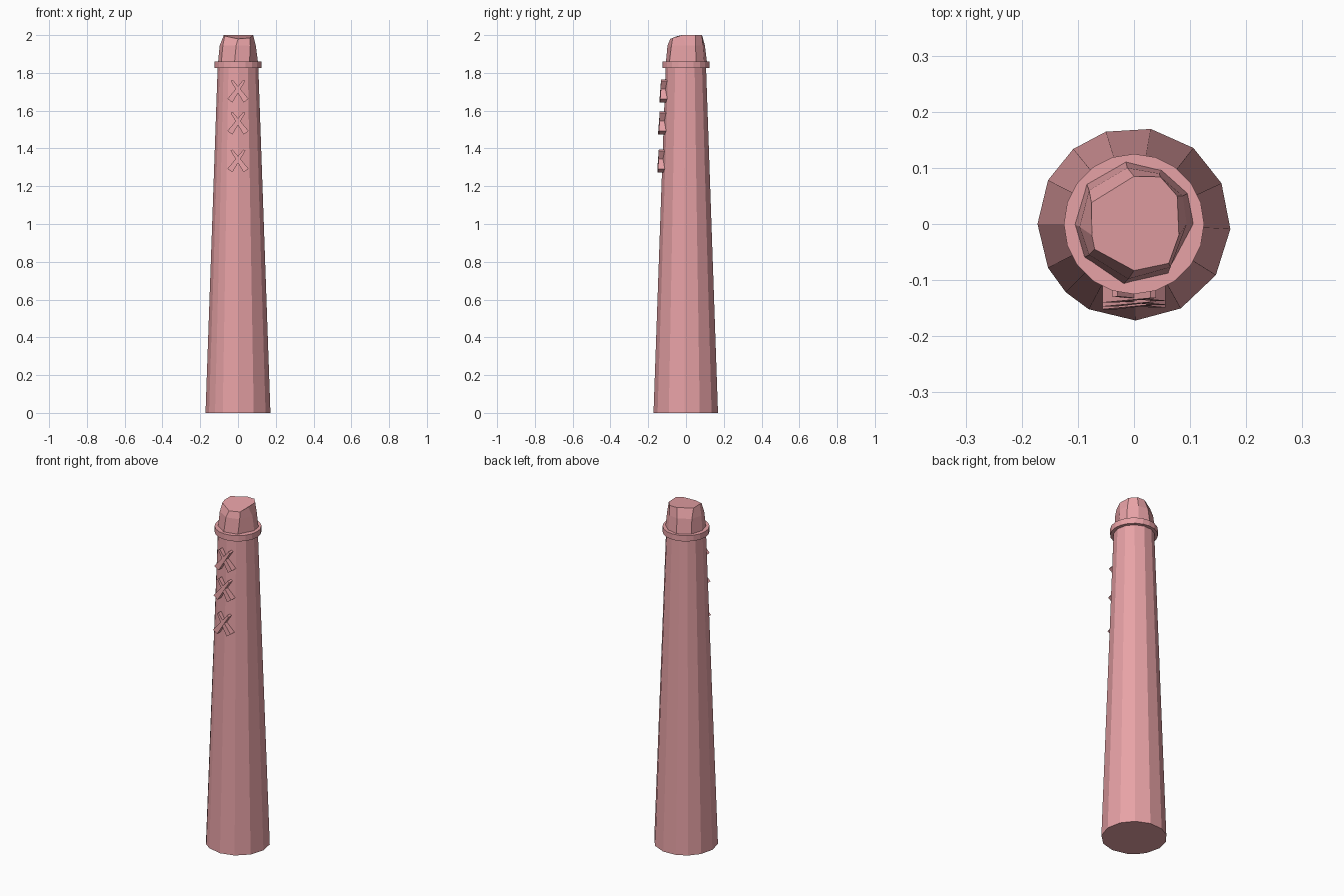
import bpy, bmesh
from math import sin, cos, radians, tau

if "Cube" in bpy.data.objects:
    bpy.data.objects.remove(bpy.data.objects["Cube"])

pink = bpy.data.materials.new("pink")
pink.diffuse_color = (0.80, 0.36, 0.38, 1)
pink.use_nodes = True
pink.node_tree.nodes["Principled BSDF"].inputs["Base Color"].default_value = pink.diffuse_color


def finish(name, bm):
    bmesh.ops.recalc_face_normals(bm, faces=bm.faces)
    mesh = bpy.data.meshes.new(name)
    bm.to_mesh(mesh)
    bm.free()
    mesh.materials.append(pink)
    obj = bpy.data.objects.new(name, mesh)
    bpy.context.collection.objects.link(obj)
    return obj


def loft(name, rings):
    """Skin a list of equal-length point rings and cap both ends."""
    bm = bmesh.new()
    loops = [[bm.verts.new(p) for p in ring] for ring in rings]
    n = len(loops[0])
    for a, b in zip(loops, loops[1:]):
        for i in range(n):
            j = (i + 1) % n
            bm.faces.new((a[i], a[j], b[j], b[i]))
    bm.faces.new(loops[0][::-1])
    bm.faces.new(loops[-1])
    return finish(name, bm)


def ring(radius, z, angles):
    return [(radius * cos(radians(a)), radius * sin(radians(a)), z) for a in angles]


# Tapered, unevenly faceted shaft
sides = [25, 52, 80, 107, 129, 153, 180, 207, 225, 242, 271, 299, 328, 357]
loft("shaft", [ring(0.172, 0, sides), ring(0.107, 1.85, sides)])

# Rough-cut rounded tip, chipped lower at the front
base = [(0.108, 0.0), (0.097, 0.055), (0.05, 0.097), (-0.015, 0.113), (-0.085, 0.073),
        (-0.107, 0.0), (-0.09, -0.06), (-0.02, -0.108), (0.06, -0.09)]
mid = [(0.094, 0.0), (0.087, 0.05), (0.045, 0.09), (-0.012, 0.1), (-0.08, 0.06),
       (-0.097, -0.005), (-0.08, -0.055), (-0.01, -0.098), (0.065, -0.077)]
top = [(0.08, -0.02, 2.0), (0.077, 0.05, 2.0), (0.047, 0.084, 2.0), (0.0, 0.085, 2.0),
       (-0.076, 0.038, 2.0), (-0.075, -0.02, 2.0), (-0.07, -0.045, 1.995),
       (0.0, -0.083, 1.98), (0.062, -0.07, 1.985)]
loft("tip", [[(x, y, 1.84) for x, y in base], [(x, y, 1.945) for x, y in mid], top])

# Flat collar band below the tip
band = [i * 360 / 20 for i in range(20)]
loft("collar", [ring(0.125, 1.826, band), ring(0.125, 1.86, band)])


# Crossed stitches on the front: each strip widens towards its lower end
def strip(name, z, side, front):
    lo, hi = (-0.043, -0.052), (0.034, 0.056)
    dx, dz = hi[0] - lo[0], hi[1] - lo[1]
    length = (dx * dx + dz * dz) ** 0.5
    nx, nz = -dz / length, dx / length
    rings = []
    for (cx, cz), w, y0 in ((lo, 0.016, front), (hi, 0.006, front + 0.008)):
        rings.append([(side * (cx + s * w * nx), y, z + cz + s * w * nz)
                      for s, y in ((-1, y0), (1, y0), (1, front + 0.045), (-1, front + 0.045))])
    loft(name, rings)


for k, (z, front) in enumerate(((1.705, -0.14), (1.535, -0.147), (1.335, -0.152)), 1):
    strip(f"stitch_{k}_left", z, 1, front)
    strip(f"stitch_{k}_right", z, -1, front + 0.003)
